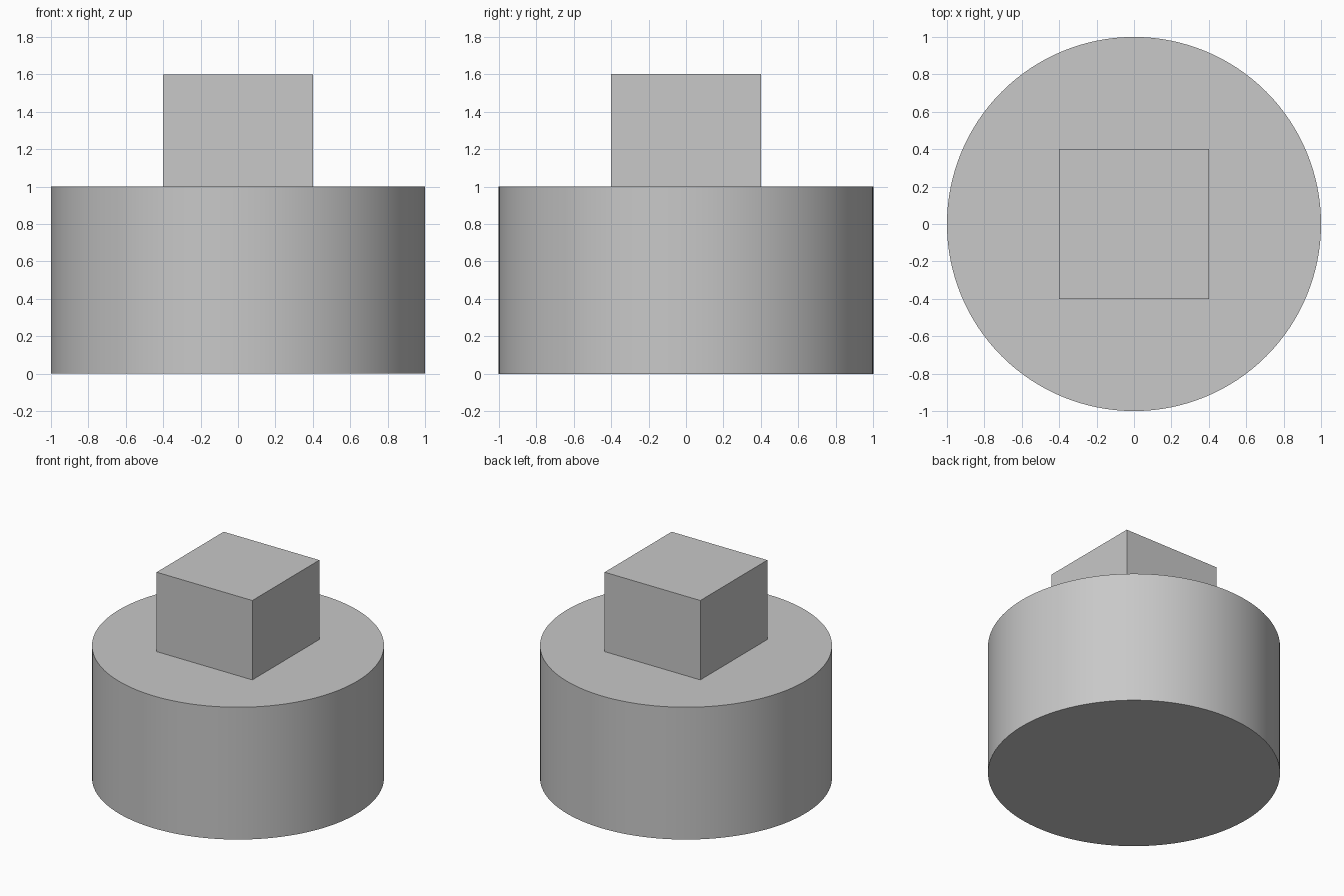
import bpy
import math

cube = bpy.data.objects.get("Cube")
if cube:
    bpy.data.objects.remove(cube, do_unlink=True)

# Single grey colour
grey = bpy.data.materials.new("light_grey")
grey.use_nodes = True
colour = (0.58, 0.58, 0.58, 1)
grey.diffuse_color = colour
grey.node_tree.nodes["Principled BSDF"].inputs["Base Color"].default_value = colour


def finish(name):
    obj = bpy.context.object
    obj.name = name
    obj.data.name = name
    obj.data.materials.append(grey)
    return obj


# Round base, smooth around the side with sharp rims
bpy.ops.mesh.primitive_cylinder_add(vertices=128, radius=1, depth=1, location=(0, 0, 0.5))
finish("round_base")
bpy.ops.object.shade_smooth_by_angle(angle=math.radians(30))

# Square block standing on the base
bpy.ops.mesh.primitive_cube_add(size=1, location=(0, 0, 1.3))
block = finish("square_block")
block.scale = (0.8, 0.8, 0.6)
bpy.ops.object.transform_apply(location=False, rotation=False, scale=True)
